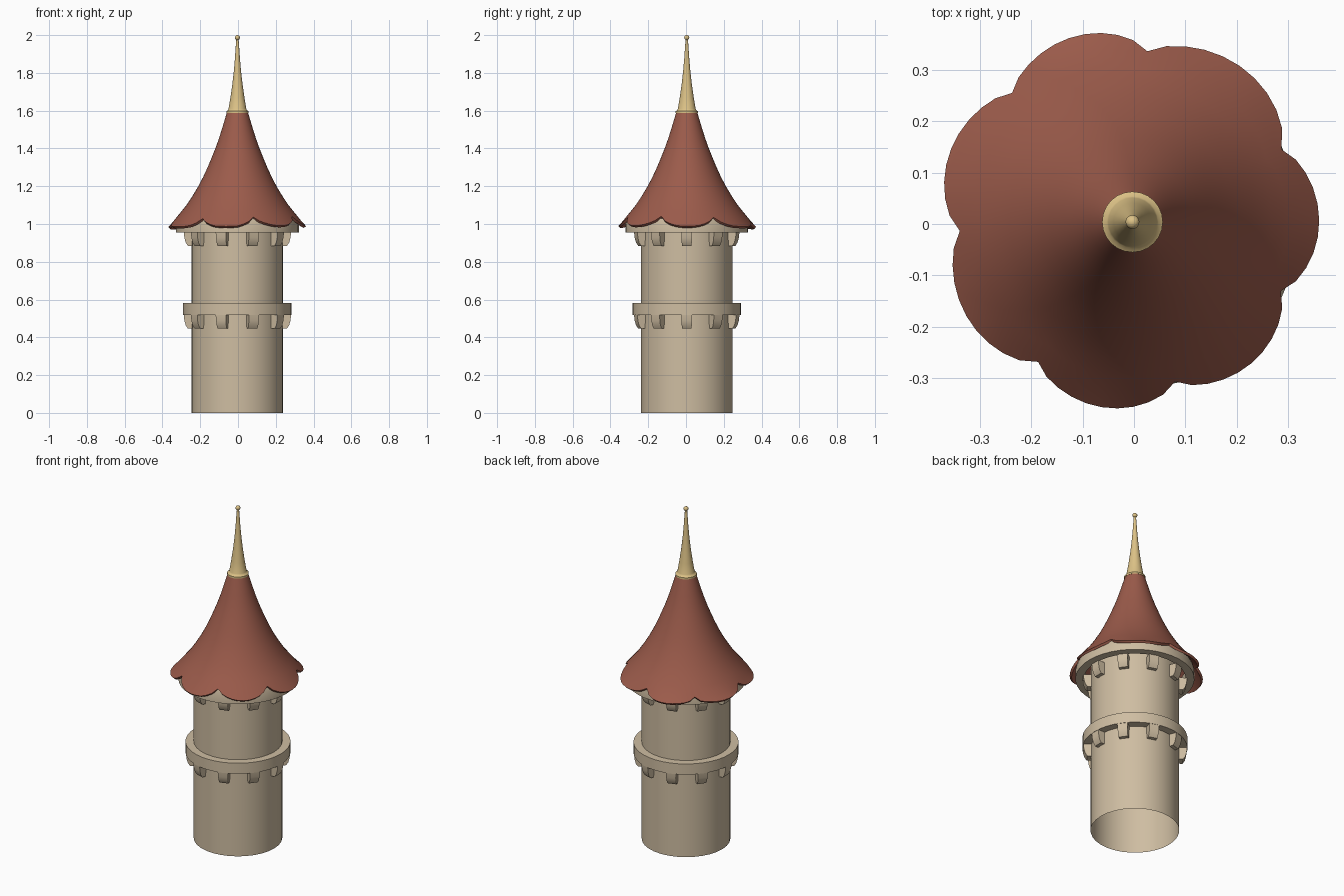
import bpy, bmesh, math
from mathutils import Matrix, Vector

if "Cube" in bpy.data.objects:
    bpy.data.objects.remove(bpy.data.objects["Cube"])

CX, CY = -0.003, 0.004   # tower axis


def material(name, rgb):
    m = bpy.data.materials.new(name)
    m.diffuse_color = (*rgb, 1)
    m.use_nodes = True
    m.node_tree.nodes["Principled BSDF"].inputs["Base Color"].default_value = m.diffuse_color
    return m


STONE = material("beige stone", (0.62, 0.51, 0.36))
TILE = material("red roof tile", (0.33, 0.105, 0.07))
GOLD = material("pale gold", (0.72, 0.54, 0.24))


def finish(name, bm, mat, angle=35, thickness=0):
    me = bpy.data.meshes.new(name)
    bm.to_mesh(me)
    bm.free()
    me.materials.append(mat)
    ob = bpy.data.objects.new(name, me)
    ob.location = (CX, CY, 0)
    bpy.context.collection.objects.link(ob)
    bpy.ops.object.select_all(action='DESELECT')
    ob.select_set(True)
    bpy.context.view_layer.objects.active = ob
    if thickness:
        mod = ob.modifiers.new("thickness", 'SOLIDIFY')
        mod.thickness = thickness
        mod.offset = -1
        bpy.ops.object.modifier_apply(modifier=mod.name)
    bpy.ops.object.shade_smooth_by_angle(angle=math.radians(angle))
    return ob


def skin(bm, rows, closed=False):
    """Join rings of points (top to bottom, anticlockwise) with quads."""
    vs = [[bm.verts.new(p) for p in row] for row in rows]
    pairs = list(zip(vs, vs[1:])) + ([(vs[-1], vs[0])] if closed else [])
    for a, b in pairs:
        n = len(a)
        for i in range(n):
            j = (i + 1) % n
            bm.faces.new((a[i], b[i], b[j], a[j]))
    return vs


def ring(r, z, n):
    return [(r * math.cos(2 * math.pi * i / n), r * math.sin(2 * math.pi * i / n), z)
            for i in range(n)]


def lathe(name, profile, mat, n=32, closed=False, angle=35):
    bm = bmesh.new()
    skin(bm, [ring(r, z, n) for r, z in profile], closed)
    return finish(name, bm, mat, angle)


# Hollow tower wall, open underneath
lathe("tower_wall", [(0.242, 1.02), (0.242, 0)], STONE)

# Stone bands: lower one hugs the wall, upper one stands clear of it
lathe("lower_band", [(0.24, 0.582), (0.287, 0.582), (0.287, 0.518), (0.24, 0.518)],
      STONE, 40, True)
lathe("upper_band", [(0.278, 1.03), (0.316, 1.03), (0.325, 1.0), (0.325, 0.955),
                     (0.278, 0.955)], STONE, 40, True)


# Ten curved brackets under each band
def brackets(name, top):
    bm = bmesh.new()
    side = [(0.23, 0), (0.284, 0), (0.281, -0.03), (0.274, -0.055),
            (0.262, -0.073), (0.23, -0.073)]
    for k in range(10):
        rot = Matrix.Rotation(k * math.pi / 5, 3, 'Z')
        left, right = [[bm.verts.new(rot @ Vector((r, y * (1 + z * 1.5), top + z)))
                        for r, z in side] for y in (-0.029, 0.029)]
        bm.faces.new(left)
        bm.faces.new(right)
        for i in range(len(side)):
            j = (i + 1) % len(side)
            bm.faces.new((left[i], left[j], right[j], right[i]))
    bmesh.ops.recalc_face_normals(bm, faces=bm.faces)
    finish(name, bm, STONE)


brackets("lower_brackets", 0.519)
brackets("upper_brackets", 0.957)

# Flared roof with seven uneven scallops: notch angle, notch radius, lobe radius
SCALLOPS = [(26, 0.322, 0.368), (85, 0.333, 0.378), (133, 0.343, 0.380),
            (183, 0.336, 0.371), (236, 0.328, 0.365), (285, 0.321, 0.359),
            (335, 0.318, 0.363)]
ROOF = [(0.054, 1.597), (0.068, 1.55), (0.083, 1.5), (0.099, 1.45), (0.117, 1.4),
        (0.137, 1.35), (0.158, 1.3), (0.181, 1.25), (0.207, 1.2), (0.237, 1.15),
        (0.27, 1.1), (0.33, 1.026), (0.36, 0.990), (0.39, 0.978)]


def roof_z(r):
    for (r0, z0), (r1, z1) in zip(ROOF, ROOF[1:]):
        if r <= r1:
            return z0 + (z1 - z0) * (r - r0) / (r1 - r0)
    return ROOF[-1][1]


edge = []
STEPS = 10
for k, (a0, n0, lobe) in enumerate(SCALLOPS):
    a1, n1, _ = SCALLOPS[(k + 1) % len(SCALLOPS)]
    a1 += 360 if a1 < a0 else 0
    for s in range(STEPS):
        t = s / STEPS
        base = n0 + (n1 - n0) * t
        edge.append((math.radians(a0 + (a1 - a0) * t),
                     base + (lobe - base) * math.sin(math.pi * t) ** 0.7))

rows = [[(r * math.cos(a), r * math.sin(a), z) for a, _ in edge] for r, z in ROOF[:11]]
for f in (0.35, 0.7, 1.0):
    row = []
    for a, e in edge:
        r = 0.27 + (e - 0.27) * f
        row.append((r * math.cos(a), r * math.sin(a), roof_z(r)))
    rows.append(row)
bm = bmesh.new()
skin(bm, rows)
finish("scalloped_roof", bm, TILE, 45, 0.014)

# Gold spire with a small collar, and its ball
lathe("spire", [(0.006, 1.98), (0.009, 1.94), (0.013, 1.88), (0.019, 1.81),
                (0.027, 1.74), (0.037, 1.67), (0.047, 1.61), (0.050, 1.603),
                (0.059, 1.597), (0.059, 1.587), (0.045, 1.587)], GOLD, 24)
bm = bmesh.new()
bmesh.ops.create_uvsphere(bm, u_segments=16, v_segments=10, radius=0.0135,
                          matrix=Matrix.Translation((0, 0, 1.9865)))
finish("spire_ball", bm, GOLD, 60)
